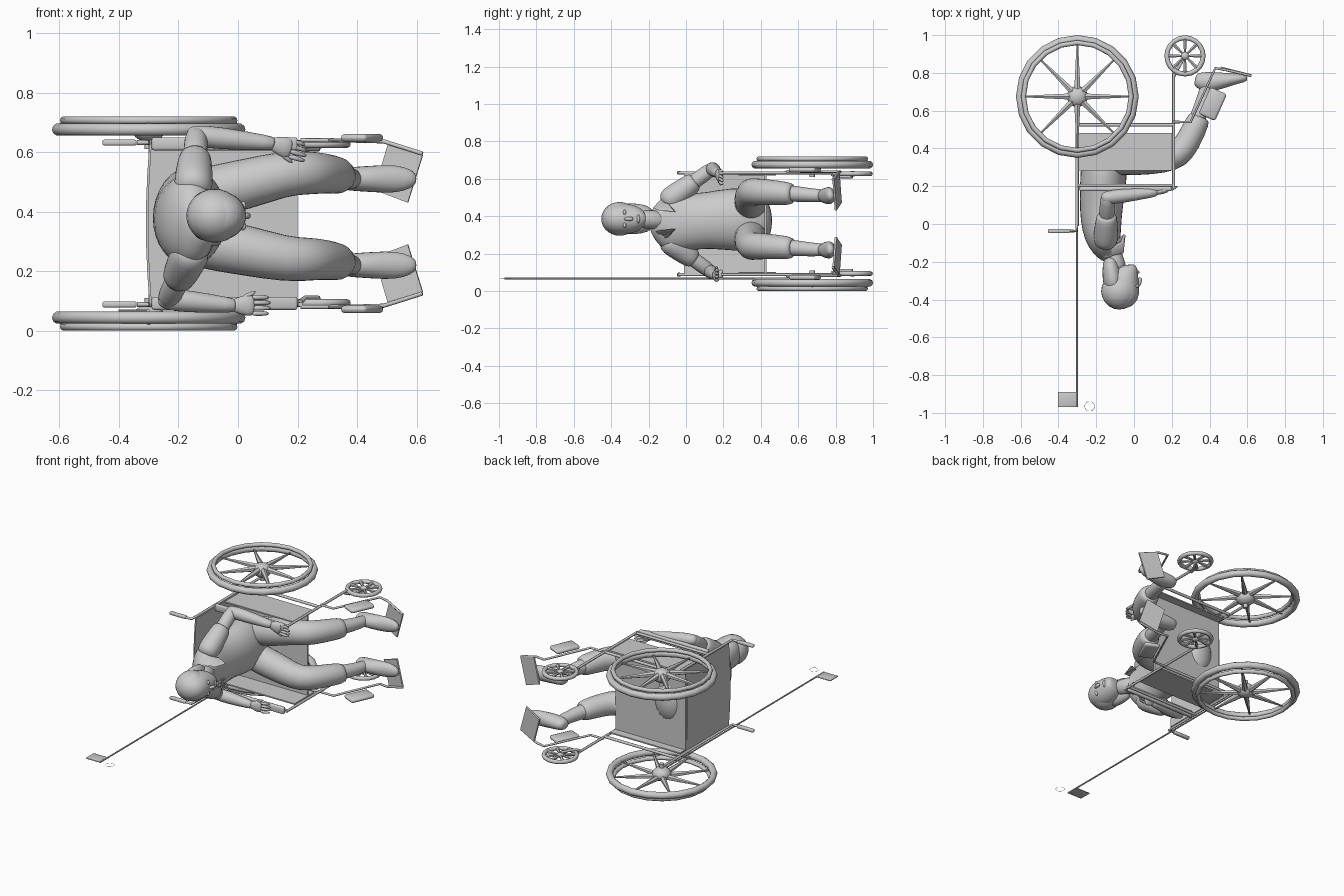
import bpy, bmesh, math
from mathutils import Vector, Matrix

if "Cube" in bpy.data.objects:
    bpy.data.objects.remove(bpy.data.objects["Cube"])

MID = 0.36  # side-to-side centre plane (the chair lies on its side)


def finish(bm, name, smooth=True, subsurf=0):
    bmesh.ops.recalc_face_normals(bm, faces=bm.faces)
    me = bpy.data.meshes.new(name)
    bm.to_mesh(me)
    bm.free()
    ob = bpy.data.objects.new(name, me)
    bpy.context.collection.objects.link(ob)
    bpy.ops.object.select_all(action='DESELECT')
    ob.select_set(True)
    bpy.context.view_layer.objects.active = ob
    if subsurf:
        mod = ob.modifiers.new("subsurf", 'SUBSURF')
        mod.levels = mod.render_levels = subsurf
        bpy.ops.object.shade_smooth()
    elif smooth:
        bpy.ops.object.shade_smooth_by_angle(angle=math.radians(50))
    return ob


def add_sweep(bm, pts, radii, n=8, ref=(0, 0, 1)):
    """Skin rings of (ref-side, other) radii along a path."""
    pts = [Vector(p) for p in pts]
    if not isinstance(radii, (list, tuple)):
        radii = [radii] * len(pts)
    rings = []
    for i, p in enumerate(pts):
        a, b = pts[max(i - 1, 0)], pts[min(i + 1, len(pts) - 1)]
        t = ((p - a).normalized() + (b - p).normalized()).normalized()
        r = Vector(ref)
        u = (r - t * r.dot(t)).normalized()
        v = t.cross(u)
        ru, rv = radii[i] if isinstance(radii[i], tuple) else (radii[i],) * 2
        rings.append([bm.verts.new(p + u * ru * math.cos(k * math.tau / n) + v * rv * math.sin(k * math.tau / n))
                      for k in range(n)])
    for q, s in zip(rings, rings[1:]):
        for k in range(n):
            bm.faces.new((q[k], q[(k + 1) % n], s[(k + 1) % n], s[k]))
    bm.faces.new(rings[0])
    bm.faces.new(rings[-1])


def sweep(name, pts, radii, n=8, ref=(0, 0, 1), subsurf=0):
    bm = bmesh.new()
    add_sweep(bm, pts, radii, n, ref)
    return finish(bm, name, True, subsurf)


def box(name, c, size, rot=0, bevel=0):
    bm = bmesh.new()
    bmesh.ops.create_cube(bm, size=1, matrix=Matrix.Translation(c) @ Matrix.Rotation(rot, 4, 'Z') @ Matrix.Diagonal((*size, 1)))
    if bevel:
        bmesh.ops.bevel(bm, geom=bm.edges[:], offset=bevel, segments=2, affect='EDGES', profile=0.5)
    return finish(bm, name)


def ball(name, c, r, u=20, v=14):
    bm = bmesh.new()
    bmesh.ops.create_uvsphere(bm, u_segments=u, v_segments=v, radius=1, matrix=Matrix.Translation(c) @ Matrix.Diagonal((*r, 1)))
    return finish(bm, name)


def ring(name, c, R, r, n=20, m=10):
    bm = bmesh.new()
    vs = [[bm.verts.new((c[0] + (R + r * math.cos(b * math.tau / m)) * math.cos(a * math.tau / n),
                         c[1] + (R + r * math.cos(b * math.tau / m)) * math.sin(a * math.tau / n),
                         c[2] + r * math.sin(b * math.tau / m))) for b in range(m)] for a in range(n)]
    for a in range(n):
        for b in range(m):
            p, q = vs[a], vs[(a + 1) % n]
            bm.faces.new((p[b], q[b], q[(b + 1) % m], p[(b + 1) % m]))
    return finish(bm, name)


def spokes(name, c, r0, r1, w0, w1, lift=0.0):
    bm = bmesh.new()
    for k in range(8):
        d = Vector((math.cos(k * math.tau / 8), math.sin(k * math.tau / 8), 0))
        add_sweep(bm, [Vector(c) + d * r0 + Vector((0, 0, lift)), Vector(c) + d * r1], [w0, w1], 6)
    return finish(bm, name)


# wheelchair, both sides
for tag, s in (("left", 1), ("right", -1)):
    Z = lambda d: MID + s * d
    wx, wy = -0.30, 0.675
    # drive wheel
    ring(f"tyre_{tag}", (wx, wy, Z(.316)), .304, .021)
    ring(f"handrim_{tag}", (wx, wy, Z(.347)), .285, .013)
    spokes(f"wheel_spokes_{tag}", (wx, wy, Z(.316)), .03, .295, .019, .004, s * .012)
    ball(f"wheel_hub_{tag}", (wx, wy, Z(.316)), (.056, .056, .042))
    bm = bmesh.new()
    for k in range(4):
        ca, sa = math.cos(k * math.pi / 2), math.sin(k * math.pi / 2)
        add_sweep(bm, [(wx + .3 * ca, wy + .3 * sa, Z(.316)), (wx + .287 * ca, wy + .287 * sa, Z(.347))], .006, 6)
    finish(bm, f"handrim_brackets_{tag}")
    sweep(f"axle_{tag}", [(wx, wy, Z(.25)), (wx, wy, Z(.316))], .014, ref=(1, 0, 0))
    # caster
    cx, cy, cz = .27, .89, Z(.267)
    ring(f"caster_tyre_{tag}", (cx, cy, cz), .096, .013, 20, 8)
    spokes(f"caster_spokes_{tag}", (cx, cy, cz), .015, .092, .006, .012)
    ball(f"caster_hub_{tag}", (cx, cy, cz), (.022, .022, .016), 12, 8)
    sweep(f"caster_fork_{tag}", [(.21, .78, Z(.262)), (.225, .81, Z(.25)), (cx, cy, Z(.25))], .008)
    # frame tubes
    fz = Z(.272)
    sweep(f"front_post_{tag}", [(.21, .19, fz), (.21, .80, fz)], .008)
    sweep(f"lower_rail_{tag}", [(-.30, .525, fz), (.21, .525, fz)], .009)
    sweep(f"arm_rail_{tag}", [(-.30, .205, fz), (.21, .205, fz)], .008)
    sweep(f"back_post_{tag}", [(-.34, -.037, fz), (-.305, -.037, fz), (-.302, 0, fz), (-.302, .675, fz)], .008)
    box(f"push_handle_{tag}", (-.398, -.037, fz), (.115, .022, .02), 0, .006)
    box(f"armrest_{tag}", (-.045, .186, Z(.268)), (.49, .024, .044), 0, .008)
    box(f"side_panel_{tag}", (-.045, .382, Z(.262)), (.50, .20, .008))
    # leg rest
    sweep(f"legrest_tube_{tag}", [(.21, .54, Z(.28)), (.30, .54, Z(.28)), (.43, .825, Z(.278)),
                                  (.49, .815, Z(.276)), (.62, .785, Z(.235))], .007)
    box(f"calf_pad_{tag}", (.417, .635, Z(.288)), (.095, .155, .026), -.42, .012)
    bm = bmesh.new()
    plate = [(.505, .273), (.62, .23), (.57, .07), (.458, .113)]
    vs = [bm.verts.new((x, .803 - (x - .54) * .25, Z(d))) for x, d in plate]
    f = bm.faces.new(vs)
    up = bmesh.ops.extrude_face_region(bm, geom=[f])
    bmesh.ops.translate(bm, verts=[g for g in up["geom"] if isinstance(g, bmesh.types.BMVert)], vec=(.002, .01, 0))
    finish(bm, f"footplate_{tag}")

# seat and slightly bowed back
box("seat", (-.05, .425, MID), (.50, .012, .53))
bm = bmesh.new()
rows = [[bm.verts.new((-.298 - .012 * math.cos(t * math.pi / 2) + dx, y, MID + t * .268)) for t in
         (-1, -.6, -.2, .2, .6, 1)] for dx, y in ((0, -.01), (0, .425), (.008, .425), (.008, -.01))]
for a in range(4):
    for k in range(5):
        p, q = rows[a], rows[(a + 1) % 4]
        bm.faces.new((p[k], q[k], q[k + 1], p[k + 1]))
for k in (0, 5):
    bm.faces.new([r[k] for r in rows])
finish(bm, "backrest")

# flag on a pole
sweep("flag_pole", [(-.302, .66, .068), (-.302, -.97, .068)], .005, 6)
box("flag", (-.352, -.93, .068), (.10, .08, .006), 0, .002)
ring("pole_loop", (-.235, -.965, .068), .026, .001, 14, 4)

# torso: (y, x, z, side radius, depth radius)
prof = [(.45, -.16, .375, .07, .05), (.43, -.16, .375, .13, .09), (.35, -.16, .38, .165, .12),
        (.25, -.16, .385, .175, .128), (.12, -.172, .378, .152, .118), (.02, -.175, .37, .155, .112),
        (-.07, -.165, .37, .165, .10), (-.125, -.145, .373, .145, .08), (-.16, -.125, .378, .09, .062),
        (-.18, -.115, .38, .06, .05)]
sweep("shirt", [(x, y, z) for y, x, z, a, b in prof], [(a, b) for y, x, z, a, b in prof], 16, subsurf=1)
sweep("neck", [(-.13, -.11, .378), (-.105, -.19, .382), (-.075, -.26, .385)], [.058, .05, .052], 12, subsurf=1)
ball("pelvis", (-.16, .385, .375), (.10, .075, .14))
# collar flaps
for tag, s in (("left", 1), ("right", -1)):
    bm = bmesh.new()
    c = [(-.15, -.175, .07), (-.055, -.155, .055), (-.045, -.06, .045), (-.06, -.10, .09), (-.13, -.135, .10)]
    f = bm.faces.new([bm.verts.new((x, y, .378 + s * d)) for x, y, d in c])
    e = bmesh.ops.extrude_face_region(bm, geom=[f])
    bmesh.ops.translate(bm, verts=[g for g in e["geom"] if isinstance(g, bmesh.types.BMVert)], vec=(-.01, .005, 0))
    finish(bm, f"collar_{tag}")

# head, hair, face
sweep("head", [(-.03, -.215, .386), (-.028, -.225, .386), (-.05, -.27, .386), (-.06, -.33, .386), (-.065, -.39, .386),
               (-.07, -.435, .386), (-.07, -.447, .386)],
      [(.02, .03), (.045, .05), (.076, .078), (.085, .092), (.083, .092), (.055, .06), (.02, .02)], 16, subsurf=1)
ball("hair_cap", (-.078, -.355, .386), (.096, .098, .09))
sweep("hair_back", [(-.10, -.36, .386), (-.115, -.28, .386), (-.125, -.20, .386), (-.13, -.17, .386)],
      [(.088, .06), (.088, .055), (.076, .045), (.04, .02)], 12, subsurf=1)
sweep("nose", [(.022, -.335, .386), (.036, -.295, .386), (.028, -.283, .386)], [.008, .014, .008], 8, subsurf=1)
for s in (1, -1):
    ball("eye", (.016, -.328, .386 + s * .034), (.012, .009, .015), 10, 8)
ball("lips", (.016, -.255, .386), (.013, .009, .024), 10, 8)

# arms: shoulder, elbow, wrist, fingertips
arms = {"left": [(-.15, -.085, .49), (-.14, .14, .655), (.11, .168, .63), (.235, .19, .595)],
        "right": [(-.16, -.085, .26), (-.235, .13, .105), (-.02, .155, .085), (.115, .165, .085)]}
for tag, p in arms.items():
    sh, el, wr, tip = (Vector(q) for q in p)
    sweep(f"sleeve_{tag}", [sh - (el - sh) * .16, sh - (el - sh) * .1, sh, sh.lerp(el, .3), sh.lerp(el, .58), sh.lerp(el, .6)],
          [.03, .055, .07, .064, .057, .04], 12, ref=(.7, 0, .7), subsurf=1)
    d1, d2 = (el - sh).normalized(), (wr - el).normalized()
    sweep(f"upper_arm_{tag}", [sh.lerp(el, .4), sh.lerp(el, .8), el, el + d1 * .025], [.045, .041, .04, .02], 12,
          ref=(.7, 0, .7), subsurf=1)
    sweep(f"forearm_{tag}", [el - d2 * .035, el - d2 * .01, el.lerp(wr, .3), wr, wr.lerp(tip, .1)],
          [.02, .038, .04, .026, .022], 12, subsurf=1)
    sweep(f"palm_{tag}", [wr, wr.lerp(tip, .12), wr.lerp(tip, .4), wr.lerp(tip, .58)],
          [(.02, .016), (.028, .018), (.04, .017), (.034, .011)], 10, subsurf=1)
    bm = bmesh.new()
    for k in range(4):
        o = Vector((0, 0, (k - 1.5) * .018))
        end = wr.lerp(tip, 1 - .05 * abs(k - 1.5))
        add_sweep(bm, [wr.lerp(tip, .45) + o, wr.lerp(tip, .78) + o, end + o + Vector((0, .012, 0))], [.011, .01, .006], 6)
    sgn = -1 if tag == "left" else 1
    add_sweep(bm, [wr.lerp(tip, .2) + Vector((0, 0, sgn * .02)), wr.lerp(tip, .62) + Vector((0, .006, sgn * .048))],
              [.013, .008], 6)
    finish(bm, f"fingers_{tag}", subsurf=1)

# legs and shoes
for tag, hz, kz, az in (("left", .455, .53, .51), ("right", .30, .24, .22)):
    mz = (hz + kz) / 2
    sweep(f"trouser_leg_{tag}", [(-.19, .35, hz), (-.15, .348, hz), (.03, .342, mz), (.16, .345, kz), (.235, .365, kz),
                                 (.285, .43, kz), (.345, .56, (kz + az) / 2), (.35, .571, (kz + az) / 2)],
          [.06, .09, .088, .078, .075, .07, .064, .05], 14, subsurf=1)
    sweep(f"shin_{tag}", [(.30, .46, kz), (.345, .58, (kz + az) / 2), (.378, .69, az), (.39, .77, az)],
          [.045, .046, .036, .035], 12, subsurf=1)
    sweep(f"shoe_{tag}", [(.322, .765, az), (.335, .762, az), (.385, .75, az), (.46, .758, az), (.53, .768, az), (.585, .772, az),
                          (.60, .774, az)],
          [(.02, .025), (.036, .042), (.042, .058), (.047, .046), (.05, .031), (.033, .022), (.012, .012)], 12, subsurf=1)
